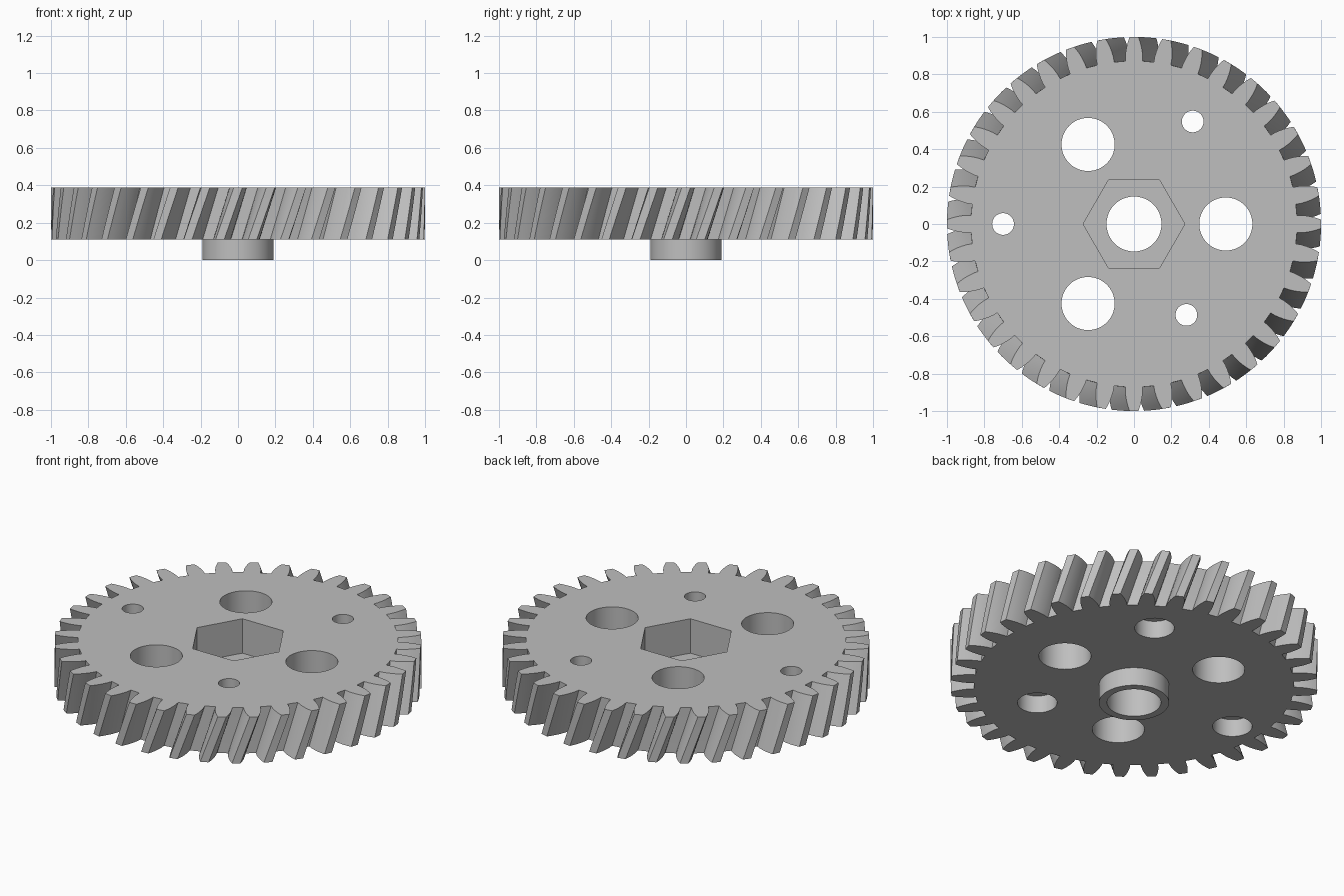
import bpy, bmesh
from math import sin, cos, radians, pi

if "Cube" in bpy.data.objects:
    bpy.data.objects.remove(bpy.data.objects["Cube"])

TEETH = 36
GEAR_BOTTOM, GEAR_TOP = 0.11, 0.387
TWIST = radians(5.56)
SLICES = 6
# one tooth flank, root to tip: radius, half angle
FLANK = [(0.872, 0.053), (0.90, 0.0515), (0.925, 0.047),
         (0.95, 0.041), (0.975, 0.033), (1.0, 0.023)]

grey = bpy.data.materials.new("plain_grey")
grey.use_nodes = True
colour = (0.52, 0.52, 0.52, 1)
grey.diffuse_color = colour
grey.node_tree.nodes["Principled BSDF"].inputs["Base Color"].default_value = colour


def make_object(name, bm):
    bmesh.ops.recalc_face_normals(bm, faces=bm.faces)
    mesh = bpy.data.meshes.new(name)
    bm.to_mesh(mesh)
    bm.free()
    mesh.materials.append(grey)
    obj = bpy.data.objects.new(name, mesh)
    bpy.context.collection.objects.link(obj)
    return obj


def loft(name, rings):
    """Skin a stack of equal rings and cap both ends."""
    bm = bmesh.new()
    loops = [[bm.verts.new(p) for p in ring] for ring in rings]
    n = len(loops[0])
    for low, high in zip(loops, loops[1:]):
        for i in range(n):
            j = (i + 1) % n
            bm.faces.new((low[i], low[j], high[j], high[i]))
    bm.faces.new(loops[0][::-1])
    bm.faces.new(loops[-1])
    return make_object(name, bm)


def prism(name, radius, z0, z1, x=0, y=0, sides=64):
    return loft(name, [[(x + radius * cos(2 * pi * i / sides),
                         y + radius * sin(2 * pi * i / sides), z)
                        for i in range(sides)] for z in (z0, z1)])


def cut(obj, cutter):
    cutter.hide_render = True
    mod = obj.modifiers.new("cut", 'BOOLEAN')
    mod.operation = 'DIFFERENCE'
    mod.solver = 'EXACT'
    mod.object = cutter
    bpy.context.view_layer.objects.active = obj
    bpy.ops.object.modifier_apply(modifier=mod.name)
    bpy.data.objects.remove(cutter)


def smooth(obj):
    bpy.ops.object.select_all(action='DESELECT')
    obj.select_set(True)
    bpy.context.view_layer.objects.active = obj
    bpy.ops.object.shade_smooth_by_angle(angle=radians(25))


# Helical gear wheel
outline = []
for t in range(TEETH):
    mid = 2 * pi * t / TEETH
    outline += [(r, mid - a) for r, a in FLANK]
    outline += [(r, mid + a) for r, a in reversed(FLANK)]
rings = []
for s in range(SLICES + 1):
    f = s / SLICES
    z = GEAR_BOTTOM + f * (GEAR_TOP - GEAR_BOTTOM)
    turn = TWIST * (f - 1)
    rings.append([(r * cos(a + turn), r * sin(a + turn), z) for r, a in outline])
gear = loft("gear_wheel", rings)

# Shaft bore and hexagonal nut pocket
cut(gear, prism("bore_cutter", 0.147, -0.1, 0.5))
cut(gear, prism("nut_cutter", 0.272, 0.18, 0.5, sides=6))

# Three large lightening holes
for k in range(3):
    a = 2 * pi * k / 3
    cut(gear, prism("large_hole_cutter", 0.142, 0, 0.5, 0.491 * cos(a), 0.491 * sin(a)))

# Three small holes, counterbored from below
for x, y in [(0.314, 0.548), (-0.70, 0), (0.28, -0.486)]:
    cut(gear, prism("small_hole_cutter", 0.058, 0, 0.5, x, y, 48))
    cut(gear, prism("counterbore_cutter", 0.108, 0, 0.215, x, y, 48))
smooth(gear)

# Hub collar under the wheel
hub = prism("hub_collar", 0.191, 0, GEAR_BOTTOM)
cut(hub, prism("hub_bore_cutter", 0.147, -0.1, 0.5))
smooth(hub)
